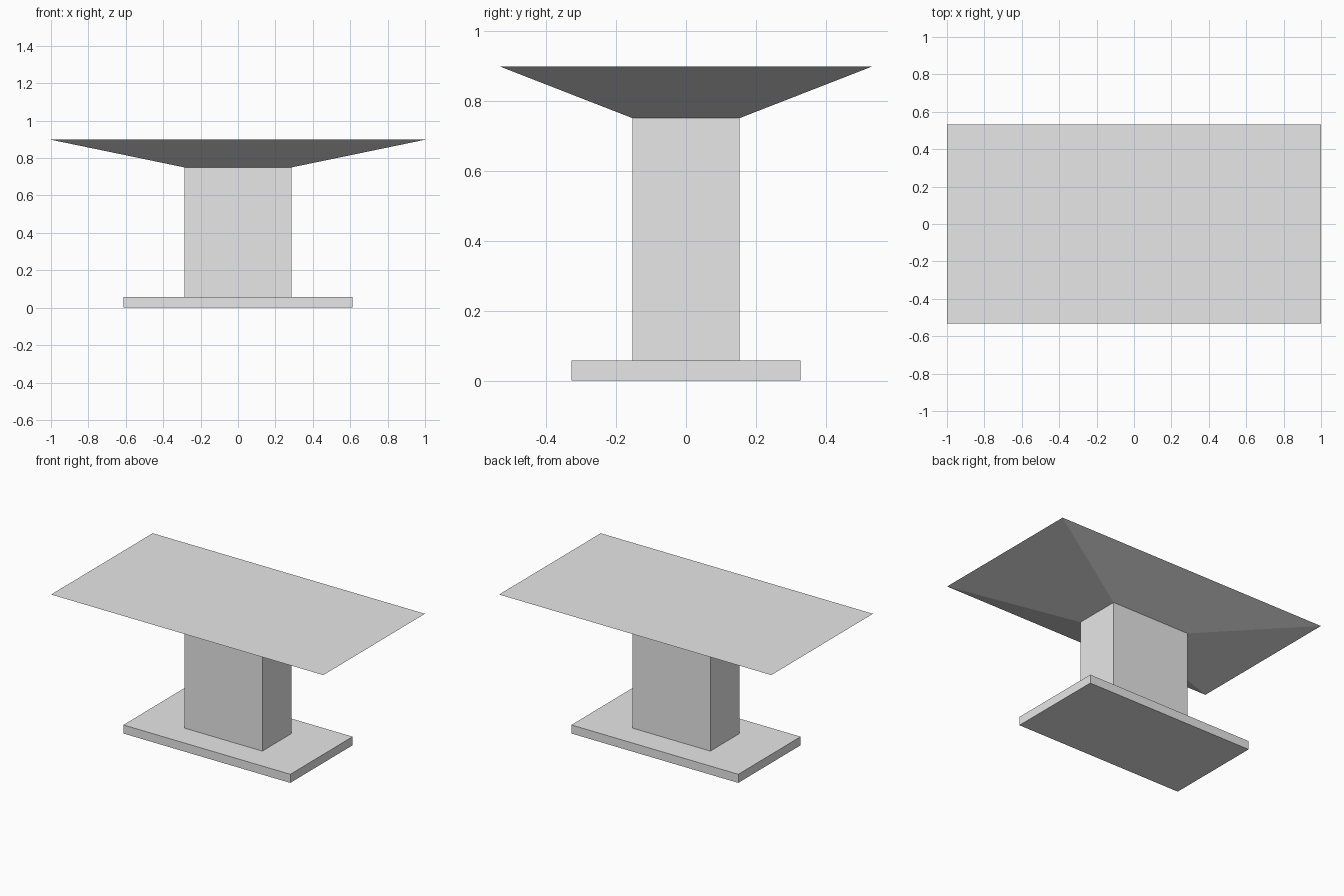
import bpy
import bmesh

cube = bpy.data.objects.get("Cube")
if cube:
    bpy.data.objects.remove(cube, do_unlink=True)

# Single plain grey finish
grey = bpy.data.materials.new("light_grey")
grey.use_nodes = True
colour = (0.8, 0.8, 0.8, 1.0)
grey.diffuse_color = colour
grey.node_tree.nodes["Principled BSDF"].inputs["Base Color"].default_value = colour


def frustum(name, bottom, top, z0, z1):
    """Four-sided block from half sizes (x, y) at its bottom and top."""
    bm = bmesh.new()
    bmesh.ops.create_cube(bm, size=2)
    for v in bm.verts:
        half, z = (top, z1) if v.co.z > 0 else (bottom, z0)
        v.co = (v.co.x * half[0], v.co.y * half[1], z)
    mesh = bpy.data.meshes.new(name)
    bm.to_mesh(mesh)
    bm.free()
    mesh.materials.append(grey)
    obj = bpy.data.objects.new(name, mesh)
    bpy.context.collection.objects.link(obj)
    return obj


base_size = (0.613, 0.327)
column_size = (0.286, 0.153)
top_size = (1.0, 0.533)

# Floor plate, central pedestal and flared table top
frustum("base_plate", base_size, base_size, 0, 0.057)
frustum("pedestal", column_size, column_size, 0.057, 0.75)
frustum("table_top", column_size, top_size, 0.75, 0.898)
